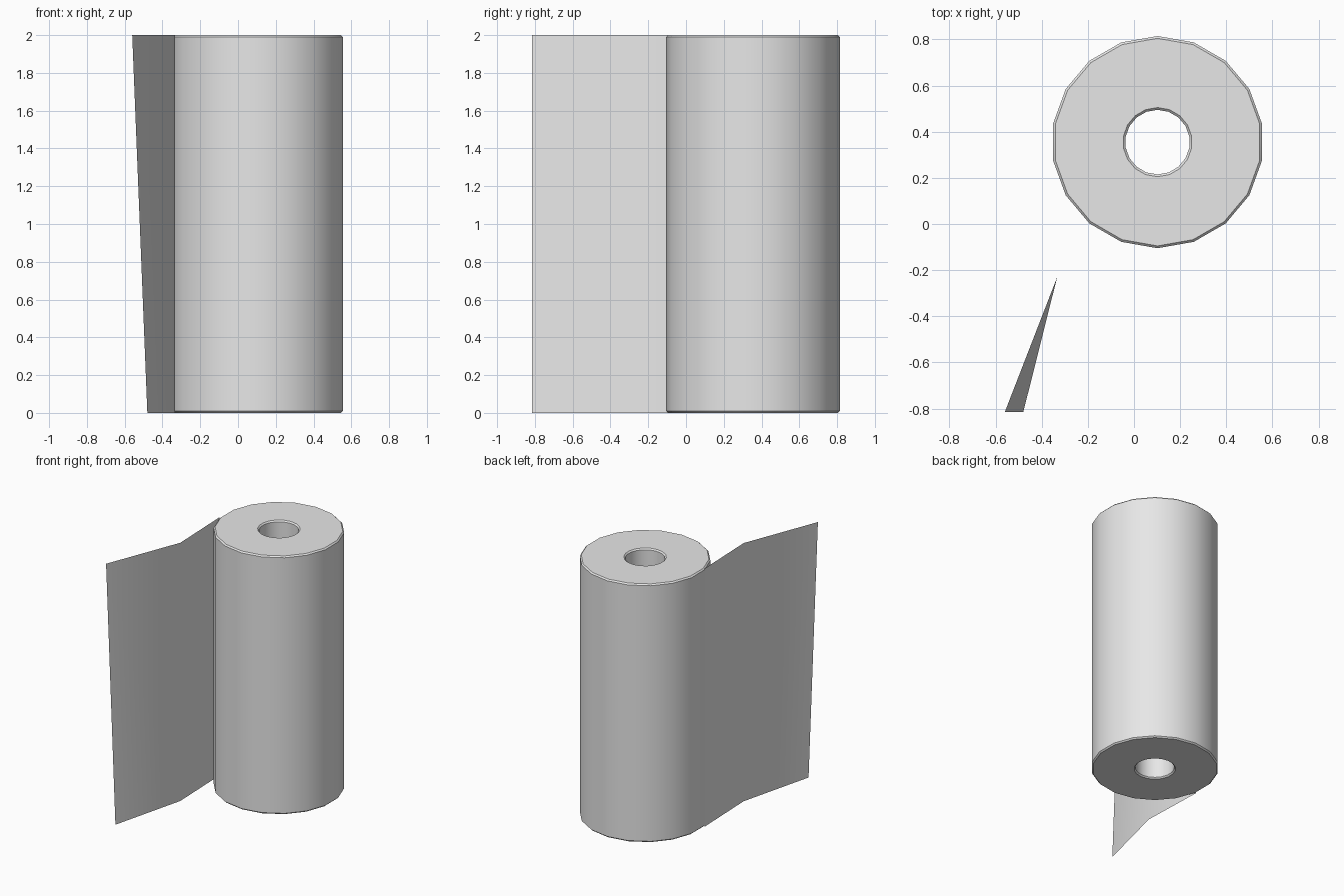
import bpy, bmesh, math

cube = bpy.data.objects.get("Cube")
if cube:
    bpy.data.objects.remove(cube, do_unlink=True)

SIDES, HEIGHT = 18, 2.0
CX, CY = 0.102, 0.355
OUTER, INNER, CHAMFER = 0.46, 0.14, 0.01

paper = bpy.data.materials.new("paper grey")
paper.use_nodes = True
paper.diffuse_color = (0.8, 0.8, 0.8, 1)
paper.node_tree.nodes["Principled BSDF"].inputs["Base Color"].default_value = (0.8, 0.8, 0.8, 1)


def finish(bm, name):
    mesh = bpy.data.meshes.new(name)
    bm.to_mesh(mesh)
    bm.free()
    mesh.materials.append(paper)
    obj = bpy.data.objects.new(name, mesh)
    bpy.context.collection.objects.link(obj)
    bpy.ops.object.select_all(action="DESELECT")
    obj.select_set(True)
    bpy.context.view_layer.objects.active = obj
    bpy.ops.object.shade_smooth_by_angle(angle=math.radians(30))
    return obj


def roll_point(radius, step, z):
    angle = math.radians(90) + step * math.tau / SIDES
    return (CX + radius * math.cos(angle), CY + radius * math.sin(angle), z)


# Roll: a chamfered tube section turned around its core
half = [(INNER, CHAMFER), (INNER + CHAMFER, 0), (OUTER - CHAMFER, 0), (OUTER, CHAMFER)]
section = half + [(r, HEIGHT - z) for r, z in reversed(half)]
bm = bmesh.new()
rings = [[bm.verts.new(roll_point(r, i, z)) for i in range(SIDES)] for r, z in section]
for k, ring in enumerate(rings):
    following = rings[(k + 1) % len(rings)]
    for i in range(SIDES):
        j = (i + 1) % SIDES
        bm.faces.new((ring[i], ring[j], following[j], following[i]))
bmesh.ops.recalc_face_normals(bm, faces=bm.faces)
finish(bm, "paper_roll")

# Loose sheet: leaves the roll at its side, bends once and twists at the free end
start = roll_point(OUTER, 5, 0)
path = [(start[0], start[0], start[1]), (-0.333, -0.333, -0.23), (-0.48, -0.56, -0.815)]
bm = bmesh.new()
columns = [(bm.verts.new((low, y, 0)), bm.verts.new((high, y, HEIGHT))) for low, high, y in path]
for (a, b), (c, d) in zip(columns, columns[1:]):
    bm.faces.new((a, b, d, c))
finish(bm, "loose_sheet")
